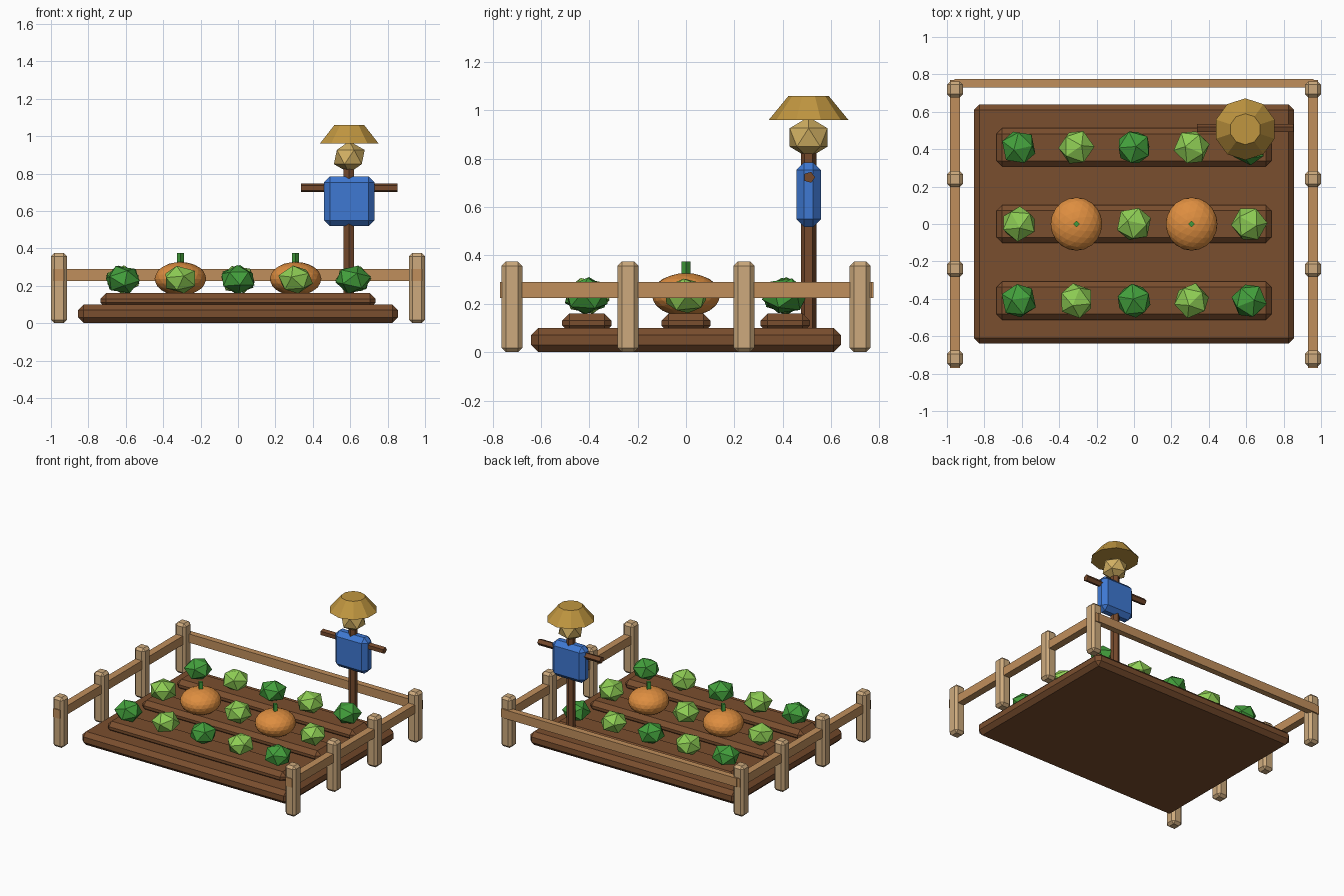
import bpy, bmesh, math, random
from mathutils import Matrix, Vector

if "Cube" in bpy.data.objects:
    bpy.data.objects.remove(bpy.data.objects["Cube"])

random.seed(4)


def material(name, srgb):
    m = bpy.data.materials.new(name)
    lin = [((c / 255 + 0.055) / 1.055) ** 2.4 for c in srgb]
    m.diffuse_color = (*lin, 1)
    m.use_nodes = True
    m.node_tree.nodes["Principled BSDF"].inputs["Base Color"].default_value = m.diffuse_color
    return m


SOIL = material("soil brown", (122, 78, 46))
POST = material("pale post wood", (205, 170, 125))
RAIL = material("rail wood", (192, 143, 92))
DARK = material("dark leaf green", (67, 160, 60))
LIGHT = material("light leaf green", (142, 205, 84))
ORANGE = material("pumpkin orange", (222, 142, 64))
BLUE = material("shirt blue", (62, 120, 210))
STRAW = material("hat straw", (192, 150, 64))
SACK = material("sack tan", (212, 178, 100))
POLE = material("pole brown", (118, 74, 44))


def finish(name, bm, mat):
    bmesh.ops.recalc_face_normals(bm, faces=bm.faces[:])
    mesh = bpy.data.meshes.new(name)
    bm.to_mesh(mesh)
    bm.free()
    mesh.materials.append(mat)
    ob = bpy.data.objects.new(name, mesh)
    bpy.context.collection.objects.link(ob)
    return ob


def box(name, lo, hi, mat, bevel=0.0):
    lo, hi = Vector(lo), Vector(hi)
    bm = bmesh.new()
    bmesh.ops.create_cube(bm, size=1)
    bmesh.ops.scale(bm, vec=hi - lo, verts=bm.verts)
    bmesh.ops.translate(bm, vec=(lo + hi) / 2, verts=bm.verts)
    if bevel:
        bmesh.ops.bevel(bm, geom=bm.edges[:], offset=bevel, segments=1,
                        affect='EDGES', profile=0.5)
    return finish(name, bm, mat)


def ball(name, centre, radii, mat, sub=1, turn=0.0, tilt=0.0):
    bm = bmesh.new()
    bmesh.ops.create_icosphere(bm, subdivisions=sub, radius=1)
    bm.transform(Matrix.Rotation(turn, 4, 'Z') @ Matrix.Rotation(tilt, 4, 'X'))
    bm.transform(Matrix.Translation(centre) @ Matrix.Diagonal((*radii, 1)))
    return finish(name, bm, mat)


def cone(name, centre, r1, r2, depth, sides, mat, rot=None):
    bm = bmesh.new()
    bmesh.ops.create_cone(bm, cap_ends=True, segments=sides,
                          radius1=r1, radius2=r2, depth=depth)
    bm.transform(Matrix.Translation(centre) @ (rot or Matrix()))
    return finish(name, bm, mat)


# Soil bed and planting rows
box("soil_bed", (-0.855, -0.64, 0), (0.855, 0.64, 0.1), SOIL, 0.03)
ROWS = (-0.41, 0, 0.41)
for y in ROWS:
    box("soil_row", (-0.735, y - 0.102, 0.08), (0.735, y + 0.102, 0.16), SOIL, 0.03)

# Cabbages in alternating greens, with two pumpkins in the middle row
for j, y in enumerate(ROWS):
    for i in range(5):
        x = (i - 2) * 0.308
        if j == 1 and i % 2:
            ball("pumpkin", (x, y, 0.237), (0.138, 0.142, 0.09), ORANGE, 3)
            cone("pumpkin_stem", (x, y, 0.34), 0.018, 0.018, 0.07, 4, DARK)
        else:
            ball("cabbage", (x, y, 0.233), (0.098, 0.098, 0.078),
                 LIGHT if (i + j) % 2 else DARK, 1,
                 random.uniform(0, math.tau), random.uniform(-0.5, 0.5))

# Fence: two side runs and one back rail
for s in (-1, 1):
    x = s * 0.957
    for y in (-0.72, -0.24, 0.24, 0.72):
        box("fence_post", (x - 0.043, y - 0.043, 0), (x + 0.043, y + 0.043, 0.375), POST, 0.018)
    box("side_rail", (x - 0.027, -0.77, 0.225), (x + 0.027, 0.77, 0.29), RAIL)
box("back_rail", (-0.96, 0.73, 0.225), (0.96, 0.775, 0.29), RAIL)

# Scarecrow
SX, SY = 0.595, 0.507
cone("scarecrow_pole", (SX - 0.002, SY, 0.46), 0.032, 0.032, 0.76, 6, POLE)
cone("scarecrow_arms", (SX, SY + 0.003, 0.723), 0.024, 0.024, 0.515, 5, POLE,
     Matrix.Rotation(math.pi / 2, 4, 'Y'))
box("scarecrow_shirt", (0.46, SY - 0.051, 0.518), (0.73, SY + 0.051, 0.785), BLUE, 0.032)
ball("scarecrow_head", (SX, SY, 0.888), (0.092, 0.092, 0.085), SACK, 1)
cone("scarecrow_hat", (SX, SY, 1.01), 0.165, 0.083, 0.1, 10, STRAW)
